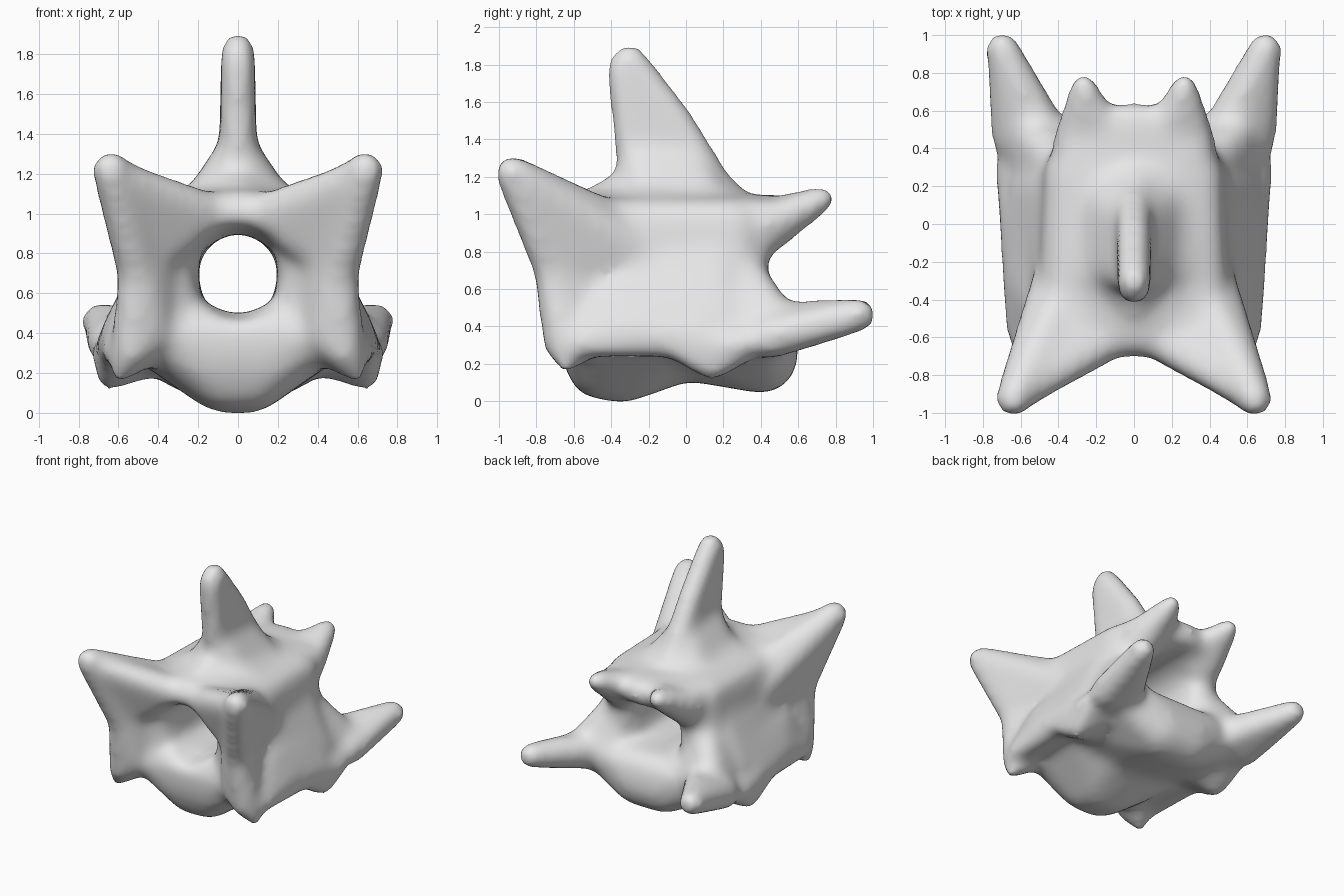
import bpy, bmesh, math
from mathutils import Vector, Matrix

if "Cube" in bpy.data.objects:
    bpy.data.objects.remove(bpy.data.objects["Cube"], do_unlink=True)

GROW = 0.011  # makes up for the shrink of the final smoothing

# Unit ball directions shared by every rounded hull
ball = bmesh.new()
bmesh.ops.create_icosphere(ball, subdivisions=2, radius=1.0)
DIRS = [v.co.copy() for v in ball.verts]
ball.free()

body = bmesh.new()


def add_hull(balls):
    """Convex skin wrapped around balls given as (x, y, z, radius)."""
    bm = bmesh.new()
    for x, y, z, r in balls:
        for d in DIRS:
            bm.verts.new(Vector((x, y, z)) + d * (r + GROW))
    res = bmesh.ops.convex_hull(bm, input=list(bm.verts))
    loose = {g for g in res["geom_interior"] + res["geom_unused"]
             if isinstance(g, bmesh.types.BMVert)}
    bmesh.ops.delete(bm, geom=list(loose), context="VERTS")
    bmesh.ops.recalc_face_normals(bm, faces=list(bm.faces))
    tmp = bpy.data.meshes.new("tmp")
    bm.to_mesh(tmp)
    body.from_mesh(tmp)
    bm.free()
    bpy.data.meshes.remove(tmp)


def flip(balls):
    return [(-x, y, z, r) for x, y, z, r in balls]


def middle(*balls):
    add_hull(list(balls) + flip(balls))


def pair(*balls):
    add_hull(list(balls))
    add_hull(flip(balls))


# Rounded central body, front and back halves
middle((.06, -.33, .19, .19), (.08, -.47, .175, .155), (.15, -.53, .25, .13),
       (.3, -.4, .34, .17), (.4, -.54, .4, .13),
       (.1, 0, .32, .2), (.45, -.1, .38, .12))
middle((.1, 0, .32, .2), (.48, 0, .36, .12), (.12, .41, .23, .18),
       (.25, .43, .34, .15), (.5, .4, .37, .12))
# Walls beside the canal
pair((.35, -.5, .4, .16), (.35, -.48, .93, .15),
     (.35, .24, .45, .17), (.33, .26, .94, .14), (.33, .31, .66, .13))
# Sloping flanks, and flares running back into the arms
pair((.35, -.3, .87, .1), (.35, .18, .87, .1), (.55, -.35, .42, .09),
     (.57, .2, .42, .09), (.3, -.3, .4, .1), (.3, .2, .4, .1))
pair((.36, .28, .74, .1), (.57, .5, .41, .1), (.35, .42, .4, .12),
     (.5, .1, .45, .1))
# Roof and rear plate
middle((.05, -.59, 1.0, .11), (.28, -.48, .97, .12),
       (.3, .2, .95, .13), (.05, .2, 1.01, .15))
middle((.28, .2, .96, .13), (.32, .42, .97, .1), (.03, .55, 1.0, .09))
pair((.265, .73, 1.08, .065), (.32, .42, .94, .11), (.3, .37, .85, .11),
     (.15, .46, .98, .1))
# Front horns fanning out of the roof and pillars
pair((.64, -.93, 1.22, .09), (.5, -.71, .7, .1), (.36, -.35, .93, .11),
     (.42, -.22, .78, .09))
pair((.62, -.91, 1.19, .08), (.12, -.61, .99, .1), (.25, -.66, 1.0, .1),
     (.45, -.66, .8, .11), (.36, -.4, .94, .11))
# Front pillars
pair((.5, -.71, .7, .1), (.53, -.67, .31, .09), (.6, -.64, .19, .04),
     (.44, -.65, .4, .1), (.43, -.64, .75, .1),
     (.35, -.45, .42, .12), (.4, -.4, .7, .1))
# Side shelves and their downward fins
pair((.61, -.58, .3, .06), (.61, -.28, .37, .08), (.63, .1, .32, .08),
     (.5, -.4, .55, .1), (.5, .1, .55, .1), (.3, -.4, .4, .1), (.3, .1, .4, .1))
pair((.66, .14, .14, .03), (.65, .3, .3, .08), (.64, -.1, .31, .06),
     (.3, .1, .36, .13), (.4, .35, .4, .14))
# Rear arms
pair((.697, .93, .46, .085), (.64, .45, .34, .11), (.45, .4, .38, .14))
# Tall top spine
middle((0, -.345, 1.78, .078), (0, -.3, 1.83, .078), (0, -.26, 1.77, .075),
       (0, -.285, 1.3, .085), (0, -.06, 1.52, .08), (0, .12, 1.21, .09))
# Flared spine foot, steep then shallow
middle((0, -.27, 1.3, .1), (0, .02, 1.28, .1), (.14, -.22, 1.09, .1),
       (.16, .12, 1.05, .1), (0, .22, 1.09, .09))
middle((0, -.3, 1.15, .1), (0, -.47, 1.07, .08), (.26, -.25, 1.0, .11),
       (.26, .12, .98, .11), (.34, -.05, .9, .1), (0, .1, 1.14, .1))

mesh = bpy.data.meshes.new("vertebra")
body.to_mesh(mesh)
body.free()
bone = bpy.data.objects.new("vertebra", mesh)
bpy.context.collection.objects.link(bone)

# Canal cutter: a tube turned about the y direction, flared in front
cut = bmesh.new()
SIDES = 40
rings = []
for y, r in ((-1.2, .3), (-.75, .27), (-.6, .225), (-.42, .2),
             (.3, .2), (1.2, .22)):
    rings.append([cut.verts.new((r * math.cos(a), y, .695 + r * math.sin(a)))
                  for a in (2 * math.pi * i / SIDES for i in range(SIDES))])
for low, high in zip(rings, rings[1:]):
    for i in range(SIDES):
        j = (i + 1) % SIDES
        cut.faces.new((low[i], low[j], high[j], high[i]))
cut.faces.new(rings[0])
cut.faces.new(rings[-1])
bmesh.ops.recalc_face_normals(cut, faces=list(cut.faces))
cut_mesh = bpy.data.meshes.new("canal_cutter")
cut.to_mesh(cut_mesh)
cut.free()
cutter = bpy.data.objects.new("canal_cutter", cut_mesh)
bpy.context.collection.objects.link(cutter)
cutter.hide_render = True


def remesh(name):
    mod = bone.modifiers.new(name, "REMESH")
    mod.mode = "VOXEL"
    mod.voxel_size = .027


# Fuse, bore the canal, then soften the joins
remesh("fuse")
bore = bone.modifiers.new("bore", "BOOLEAN")
bore.operation = "DIFFERENCE"
bore.solver = "EXACT"
bore.object = cutter
remesh("even")
soft = bone.modifiers.new("soften", "SMOOTH")
soft.factor = .5
soft.iterations = 26

bpy.context.view_layer.update()
deps = bpy.context.evaluated_depsgraph_get()
final = bpy.data.meshes.new_from_object(bone.evaluated_get(deps))
bone.modifiers.clear()
bone.data = final
final.name = "vertebra"
bpy.data.objects.remove(cutter, do_unlink=True)

# Settle on the ground
final.transform(Matrix.Translation((0, 0, -min(v.co.z for v in final.vertices))))

# Plain grey finish
grey = bpy.data.materials.new("light grey")
grey.use_nodes = True
colour = (.8, .8, .8, 1)
grey.diffuse_color = colour
grey.node_tree.nodes["Principled BSDF"].inputs["Base Color"].default_value = colour
final.materials.clear()
final.materials.append(grey)
for p in final.polygons:
    p.use_smooth = True
    p.material_index = 0
